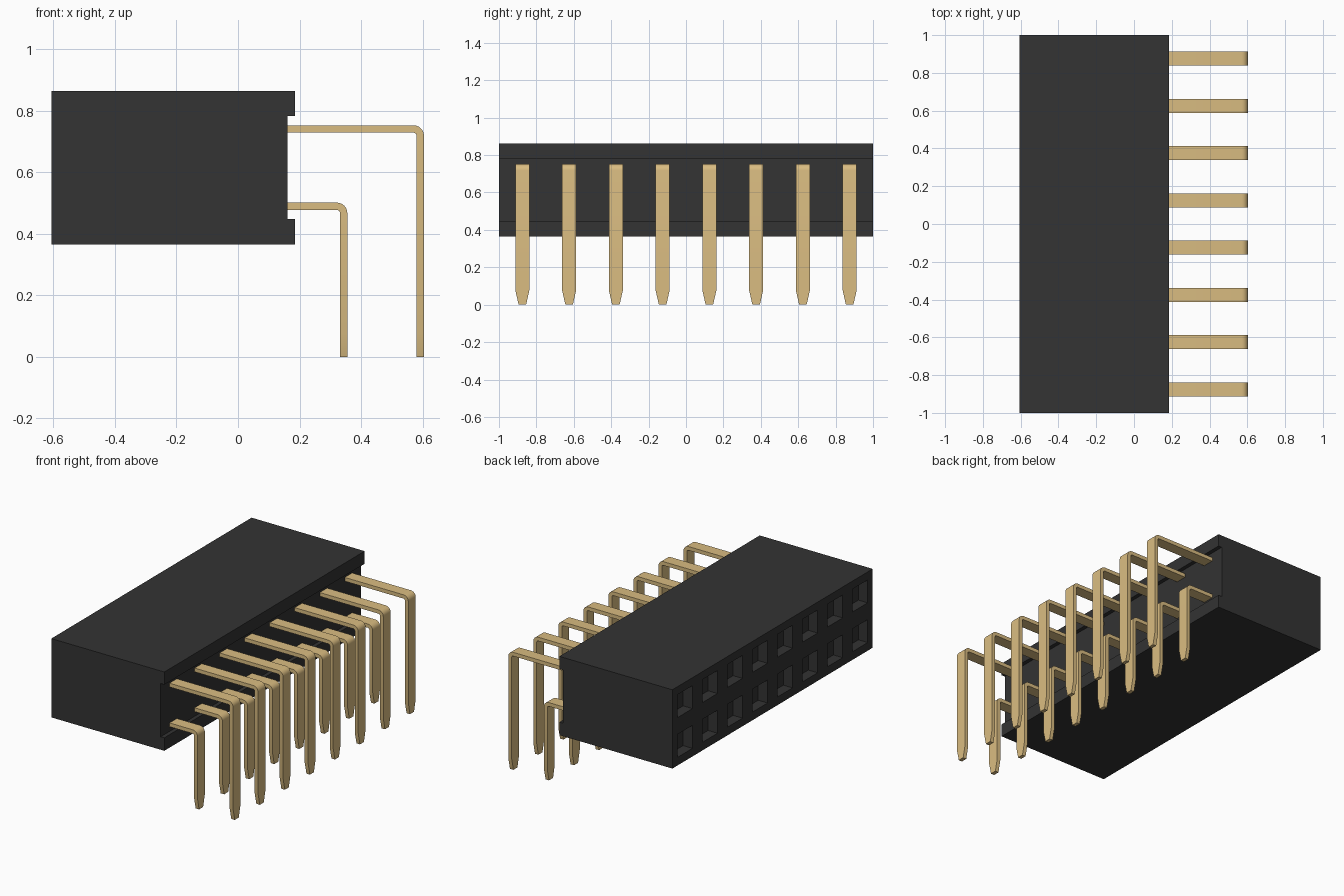
import bpy, bmesh, math
from mathutils import Matrix

if "Cube" in bpy.data.objects:
    bpy.data.objects.remove(bpy.data.objects["Cube"], do_unlink=True)

COLUMNS = [-0.875 + 0.25 * i for i in range(8)]
ROWS = {"upper": (0.74, 0.592), "lower": (0.489, 0.343)}   # pin height, leg x
THICK, WIDTH, BEND = 0.024, 0.074, 0.022


def material(name, rgb, rough):
    m = bpy.data.materials.new(name)
    m.use_nodes = True
    m.diffuse_color = (*rgb, 1)
    bsdf = m.node_tree.nodes["Principled BSDF"]
    bsdf.inputs["Base Color"].default_value = (*rgb, 1)
    bsdf.inputs["Roughness"].default_value = rough
    return m


def make_object(name, bm, mat):
    bmesh.ops.recalc_face_normals(bm, faces=bm.faces)
    me = bpy.data.meshes.new(name)
    bm.to_mesh(me)
    bm.free()
    me.materials.append(mat)
    ob = bpy.data.objects.new(name, me)
    bpy.context.collection.objects.link(ob)
    return ob


def activate(ob):
    bpy.ops.object.select_all(action='DESELECT')
    ob.select_set(True)
    bpy.context.view_layer.objects.active = ob


black = material("black plastic", (0.033, 0.033, 0.033), 0.6)
gold = material("gold pin", (0.70, 0.505, 0.22), 0.5)

# Housing: side profile with a shallow channel, extruded along y
profile = [(-0.605, 0.365), (0.185, 0.365), (0.185, 0.447), (0.16, 0.447),
           (0.16, 0.783), (0.185, 0.783), (0.185, 0.863), (-0.605, 0.863)]
bm = bmesh.new()
face = bm.faces.new([bm.verts.new((x, -1, z)) for x, z in profile])
ext = bmesh.ops.extrude_face_region(bm, geom=[face])
bmesh.ops.translate(bm, vec=(0, 2, 0),
                    verts=[v for v in ext["geom"] if isinstance(v, bmesh.types.BMVert)])
housing = make_object("housing", bm, black)

# Square sockets sunk into the mating face
bm = bmesh.new()
for z, _ in ROWS.values():
    for y in COLUMNS:
        bmesh.ops.create_cube(bm, size=1, matrix=Matrix.Translation((-0.605, y, z))
                              @ Matrix.Diagonal((0.13, 0.15, 0.145, 1)))
cutter = make_object("socket_cutter", bm, black)
cutter.hide_render = True
mod = housing.modifiers.new("sockets", 'BOOLEAN')
mod.operation, mod.solver, mod.object = 'DIFFERENCE', 'EXACT', cutter
activate(housing)
bpy.ops.object.modifier_apply(modifier=mod.name)
bpy.data.objects.remove(cutter, do_unlink=True)


def bent_pin(name, y, z, leg_x):
    """Flat strip swept out of the housing, round a bend and down to a tapered tip."""
    # Stations: centre x, centre z, outward angle, width
    path = [(0.15, z, math.pi / 2, WIDTH)]
    for i in range(7):
        a = math.pi / 2 * (1 - i / 6)
        path.append((leg_x - BEND + BEND * math.cos(a),
                     z - BEND + BEND * math.sin(a), a, WIDTH))
    path += [(leg_x, 0.075, 0, WIDTH), (leg_x, 0, 0, 0.04)]
    bm = bmesh.new()
    rings = []
    for cx, cz, a, w in path:
        dx, dz = math.cos(a) * THICK / 2, math.sin(a) * THICK / 2
        rings.append([bm.verts.new((cx + s * dx, y + t * w / 2, cz + s * dz))
                      for s, t in ((1, -1), (1, 1), (-1, 1), (-1, -1))])
    for r, q in zip(rings, rings[1:]):
        for i in range(4):
            j = (i + 1) % 4
            bm.faces.new((r[i], r[j], q[j], q[i]))
    bm.faces.new(rings[0])
    bm.faces.new(rings[-1])
    ob = make_object(name, bm, gold)
    activate(ob)
    bpy.ops.object.shade_smooth_by_angle(angle=math.radians(20))


# Two rows of right-angle pins
for row, (z, leg_x) in ROWS.items():
    for n, y in enumerate(COLUMNS, 1):
        bent_pin(f"{row}_pin_{n}", y, z, leg_x)
